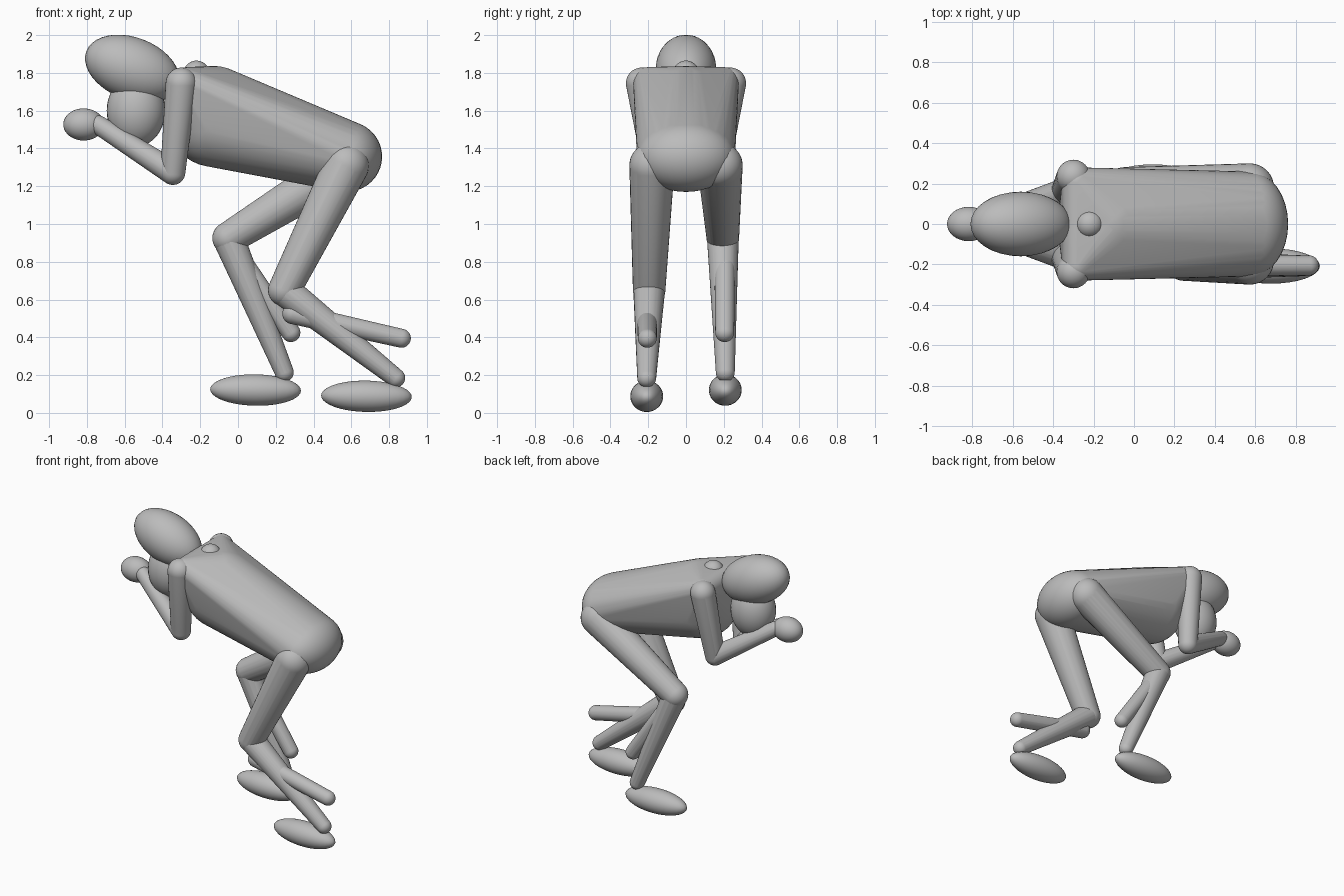
import bpy
import bmesh
from math import radians
from mathutils import Matrix, Vector

if "Cube" in bpy.data.objects:
    bpy.data.objects.remove(bpy.data.objects["Cube"])

GREY = (0.5, 0.5, 0.5, 1.0)
grey = bpy.data.materials.new("plain grey")
grey.use_nodes = True
grey.diffuse_color = GREY
grey.node_tree.nodes["Principled BSDF"].inputs["Base Color"].default_value = GREY


def add_ellipsoid(bm, centre, radii, tilt=0):
    """Add a smooth ellipsoid, tilted about the y axis."""
    if not isinstance(radii, tuple):
        radii = (radii,) * 3
    matrix = (Matrix.Translation(Vector(centre))
              @ Matrix.Rotation(radians(tilt), 4, 'Y')
              @ Matrix.Diagonal((*radii, 1)))
    bmesh.ops.create_uvsphere(bm, u_segments=32, v_segments=20, radius=1, matrix=matrix)


def make(name, *balls):
    """One ball stays an ellipsoid; several are wrapped in a taut skin."""
    bm = bmesh.new()
    for ball in balls:
        add_ellipsoid(bm, *ball)
    if len(balls) > 1:
        result = bmesh.ops.convex_hull(bm, input=bm.verts[:], use_existing_faces=False)
        inner = {g for key in ("geom_interior", "geom_unused") for g in result[key]
                 if isinstance(g, bmesh.types.BMVert)}
        bmesh.ops.delete(bm, geom=list(inner), context='VERTS')
        # drop the old sphere faces left inside the skin
        skin = {g for g in result["geom"] if g.is_valid and isinstance(g, bmesh.types.BMFace)}
        loose = [f for f in bm.faces if f not in skin]
        bmesh.ops.delete(bm, geom=loose, context='FACES_ONLY')
        wires = [e for e in bm.edges if not e.link_faces]
        bmesh.ops.delete(bm, geom=wires, context='EDGES')
    bmesh.ops.recalc_face_normals(bm, faces=bm.faces[:])
    mesh = bpy.data.meshes.new(name)
    bm.to_mesh(mesh)
    bm.free()
    mesh.materials.append(grey)
    obj = bpy.data.objects.new(name, mesh)
    bpy.context.collection.objects.link(obj)
    bpy.ops.object.select_all(action='DESELECT')
    obj.select_set(True)
    bpy.context.view_layer.objects.active = obj
    bpy.ops.object.shade_smooth_by_angle(angle=radians(40))
    return obj


# Torso: chest, shoulder line and pelvis in one skin
make("torso",
     ((-0.13, 0, 1.57), (0.25, 0.25, 0.267)),
     ((-0.28, -0.205, 1.755), 0.075),
     ((-0.28, 0.205, 1.755), 0.075),
     ((0.573, 0, 1.357), (0.19, 0.26, 0.187)))
make("neck_knob", ((-0.22, 0, 1.795), 0.07))

# Head
make("skull", ((-0.56, 0, 1.822), (0.26, 0.16, 0.165), 21))
make("jaw", ((-0.54, 0, 1.6), (0.155, 0.14, 0.19)))

# Arms, mirrored, meeting at the clasped hands
for side, s in (("right", -1), ("left", 1)):
    shoulder = (-0.3, s * 0.235, 1.745)
    elbow = (-0.345, s * 0.16, 1.273)
    wrist = (-0.74, s * 0.03, 1.525)
    make(side + "_upper_arm", (shoulder, 0.083), (elbow, 0.066))
    make(side + "_forearm", (elbow, 0.066), (wrist, 0.05))
make("hands", ((-0.817, 0, 1.527), (0.108, 0.085, 0.085)))

# Legs, in a stride: knee, ankle, spur root, spur tip, foot
legs = {
    "right": (-1, (0.245, 0.65), (0.835, 0.185), (0.29, 0.525), (0.865, 0.395), (0.68, 0.088)),
    "left": (1, (-0.05, 0.925), (0.245, 0.215), (0.0, 0.83), (0.28, 0.425), (0.093, 0.121)),
}
for side, (s, knee, ankle, root, tip, foot) in legs.items():
    def at(point, y):
        return (point[0], s * y, point[1])
    make(side + "_thigh", (at((0.573, 1.31), 0.18), 0.12), (at(knee, 0.195), 0.086))
    make(side + "_shin", (at(knee, 0.195), 0.084), (at(ankle, 0.208), 0.05))
    make(side + "_spur", (at(root, 0.205), 0.055), (at(tip, 0.205), 0.05))
    make(side + "_foot", (at(foot, 0.208), (0.24, 0.087, 0.083), 1))
